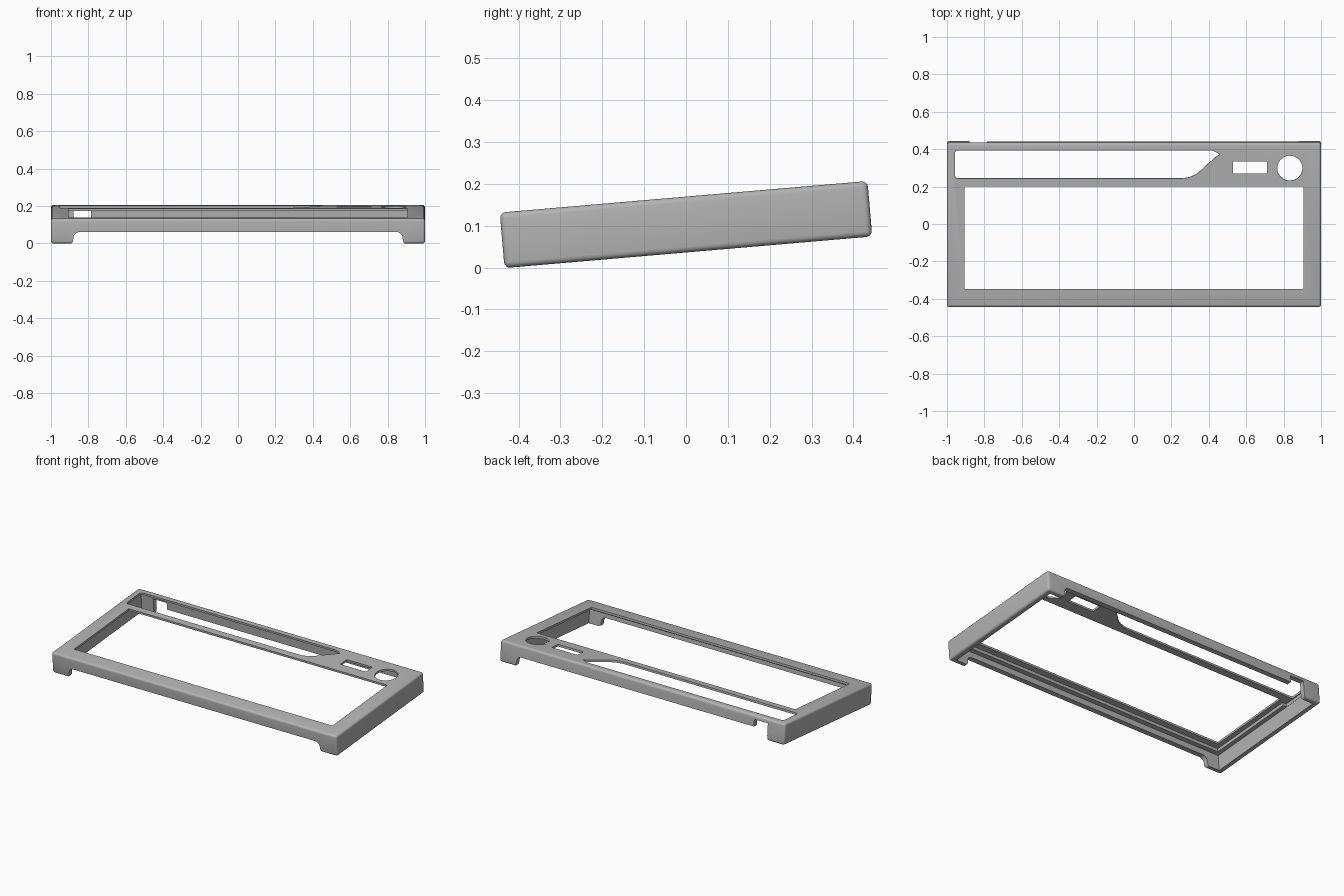
import bpy, bmesh, math
from mathutils import Matrix

if "Cube" in bpy.data.objects:
    bpy.data.objects.remove(bpy.data.objects["Cube"], do_unlink=True)

WIDTH, DEPTH, HEIGHT = 2.0, 0.882, 0.133
TOP, BOTTOM = HEIGHT / 2, -HEIGHT / 2
TILT = math.radians(4.9)

gray = bpy.data.materials.new("case gray")
gray.use_nodes = True
gray.diffuse_color = (0.45, 0.45, 0.45, 1)
gray.node_tree.nodes["Principled BSDF"].inputs["Base Color"].default_value = (0.45, 0.45, 0.45, 1)


def new_object(name, bm):
    mesh = bpy.data.meshes.new(name)
    bmesh.ops.recalc_face_normals(bm, faces=bm.faces)
    bm.to_mesh(mesh)
    bm.free()
    mesh.materials.append(gray)
    obj = bpy.data.objects.new(name, mesh)
    bpy.context.collection.objects.link(obj)
    return obj


def box(name, x0, x1, y0, y1, z0, z1):
    bm = bmesh.new()
    bmesh.ops.create_cube(bm, size=1)
    size = Matrix.Diagonal((x1 - x0, y1 - y0, z1 - z0, 1))
    centre = Matrix.Translation(((x0 + x1) / 2, (y0 + y1) / 2, (z0 + z1) / 2))
    bm.transform(centre @ size)
    return new_object(name, bm)


def prism(name, points, axis, low, high):
    """Extrude an outline along z, or along y for an outline in x and z."""
    place = (lambda a, b, h: (a, b, h)) if axis == "z" else (lambda a, b, h: (a, h, b))
    bm = bmesh.new()
    face = bm.faces.new([bm.verts.new(place(a, b, low)) for a, b in points])
    out = bmesh.ops.extrude_face_region(bm, geom=[face])
    verts = [v for v in out["geom"] if isinstance(v, bmesh.types.BMVert)]
    bmesh.ops.translate(bm, verts=verts, vec=place(0, 0, high - low))
    return new_object(name, bm)


def arc(cx, cy, radius, start, end, steps=8):
    angles = [math.radians(start + (end - start) * i / steps) for i in range(steps + 1)]
    return [(cx + radius * math.cos(a), cy + radius * math.sin(a)) for a in angles]


# Outer body with softened edges
case = box("case_top_shell", -WIDTH / 2, WIDTH / 2, -DEPTH / 2, DEPTH / 2, BOTTOM, TOP)
bevel = case.modifiers.new("soft edges", "BEVEL")
bevel.width, bevel.segments = 0.014, 4

cutters = []

# Hollow underside: wide pocket, then a shallower step under the key opening
wall_x, wall_y = 0.965, 0.411
cutters.append(box("pocket_cutter", -wall_x, wall_x, -wall_y, wall_y, -0.2, 0.033))
cutters.append(box("step_cutter", -0.938, 0.938, -0.382, 0.22, -0.2, 0.053))
cutters.append(box("rear_pocket_cutter", -0.964, 0.964, 0.19, 0.41, -0.2, 0.0535))

# Key opening and small display window
cutters.append(box("key_opening_cutter", -0.907, 0.907, -0.344, 0.207, 0, 0.2))
cutters.append(box("window_cutter", 0.53, 0.71, 0.276, 0.34, 0, 0.2))

# Round knob hole
cutters.append(prism("knob_cutter", arc(0.833, 0.305, 0.067, 0, 352.5, 47), "z", 0, 0.2))

# Long rear slot, ending in a swept curve
low, high, left, r = 0.251, 0.401, -0.958, 0.016
slot = arc(left + r, low + r, r, 180, 270, 5)
slot += arc(0.255, low + 0.145, 0.145, 270, 315)
slot += [(0.405, 0.338)]
slot += arc(0.51, 0.27, 0.12, 140, 115, 4)
slot += arc(0.405, high - 0.06, 0.06, 58, 90, 5)
slot += arc(left + r, high - r, r, 90, 180, 5)
cutters.append(prism("slot_cutter", slot, "z", 0, 0.2))

# Gap under the front and back walls that leaves corner feet
gap_top, r = BOTTOM + 0.062, 0.032
half = arc(0.88 - r, gap_top - r, r, 90, 0)
half += arc(0.897, BOTTOM + 0.015, 0.015, 180, 270, 5) + [(0.9, -0.15)]
gap = half + [(-x, z) for x, z in reversed(half)]
cutters.append(prism("foot_gap_cutter", gap, "y", -0.6, 0.6))

# Cable notch in the back wall
cutters.append(box("cable_notch_cutter", -0.88, -0.785, 0.38, 0.6, -0.07, 0.04))

for cutter in cutters:
    mod = case.modifiers.new(cutter.name, "BOOLEAN")
    mod.operation, mod.solver, mod.object = "DIFFERENCE", "EXACT", cutter
    cutter.hide_render = True

# Apply the modifiers and remove the helpers
bpy.context.view_layer.update()
evaluated = case.evaluated_get(bpy.context.evaluated_depsgraph_get())
finished = bpy.data.meshes.new_from_object(evaluated)
case.modifiers.clear()
case.data = finished
for cutter in cutters:
    bpy.data.objects.remove(cutter, do_unlink=True)

# Tilt towards the front and stand on the ground
case.data.transform(Matrix.Rotation(TILT, 4, "X"))
case.data.transform(Matrix.Translation((0, 0, -min(v.co.z for v in case.data.vertices))))

bpy.ops.object.select_all(action="DESELECT")
case.select_set(True)
bpy.context.view_layer.objects.active = case
bpy.ops.object.shade_smooth_by_angle(angle=math.radians(35))
